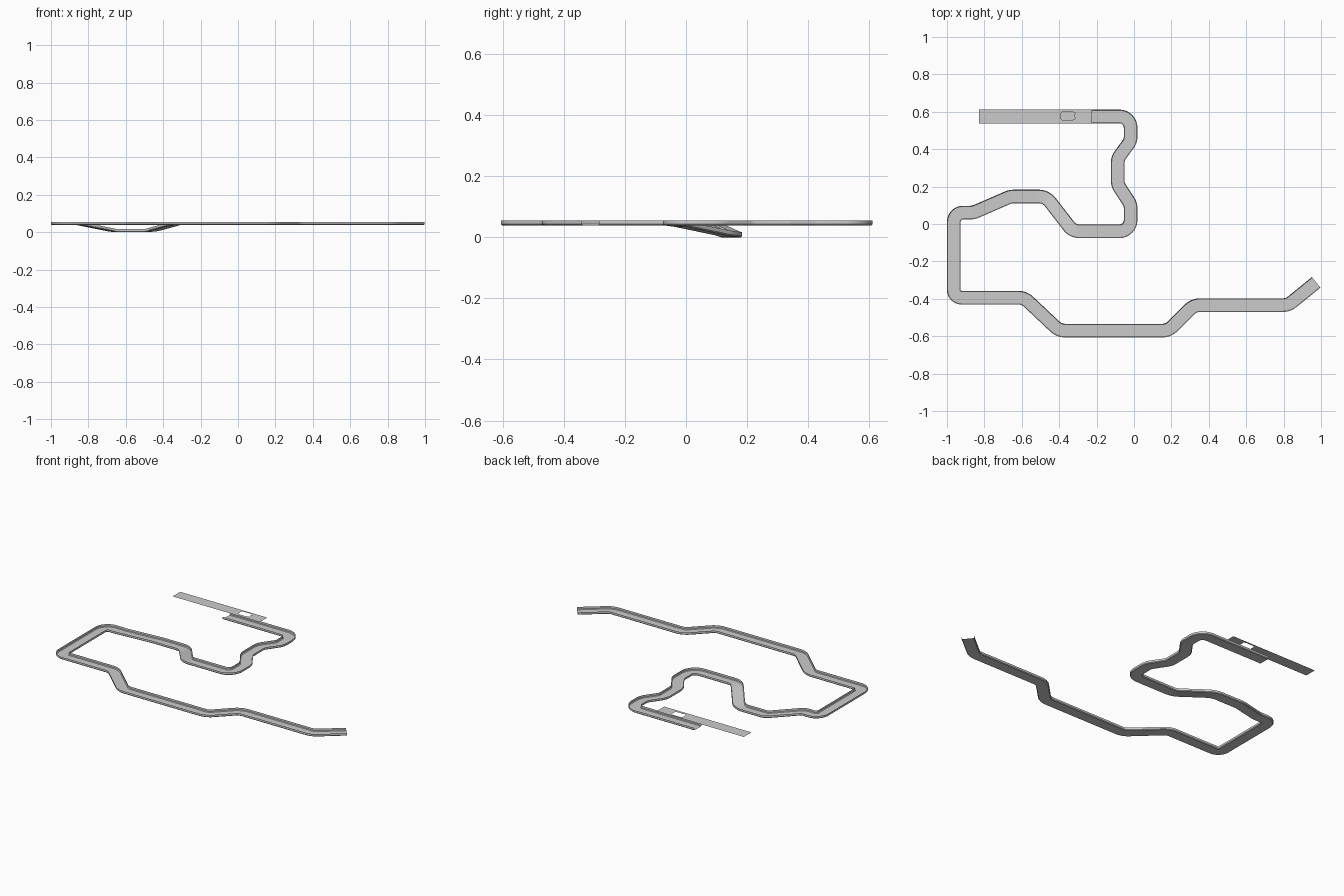
import bpy, bmesh, math
from mathutils import Vector

if "Cube" in bpy.data.objects:
    bpy.data.objects.remove(bpy.data.objects["Cube"])

HI = 0.039           # normal floor height
HALF, WALL = 0.0365, 0.0165

# centreline corners: x, y, z, bend radius
PATH = [
    (-0.485, 0.575, HI, 0), (-0.018, 0.575, HI, 0.06), (-0.018, 0.445, HI, 0.07),
    (-0.087, 0.35, HI, 0.07), (-0.087, 0.21, HI, 0.07), (-0.018, 0.105, HI, 0.07),
    (-0.018, -0.039, HI, 0.06), (-0.327, -0.039, HI, 0.07), (-0.471, 0.147, 0, 0.08),
    (-0.66, 0.147, 0, 0.09), (-0.858, 0.061, HI, 0.09), (-0.9635, 0.061, HI, 0.05),
    (-0.9635, -0.394, HI, 0.042), (-0.587, -0.394, HI, 0.08), (-0.4, -0.57, HI, 0.08),
    (0.184, -0.57, HI, 0.08), (0.32, -0.434, HI, 0.08), (0.824, -0.434, HI, 0.08),
    (0.974, -0.312, HI, 0),
]


def rounded_path(pts, steps=8):
    """Replace each corner by a circular arc (rational quadratic)."""
    out = [Vector(pts[0][:3])]
    for a, b, c in zip(pts, pts[1:], pts[2:]):
        A, B, C = Vector(a[:3]), Vector(b[:3]), Vector(c[:3])
        u, v = A - B, C - B
        lu, lv = u.xy.length, v.xy.length
        turn = math.pi - u.xy.angle(v.xy)
        d = b[3] * math.tan(turn / 2)
        P, Q, w = B + u * (d / lu), B + v * (d / lv), math.cos(turn / 2)
        for i in range(steps + 1):
            t = i / steps
            k0, k1, k2 = (1 - t) ** 2, 2 * w * t * (1 - t), t * t
            out.append((P * k0 + B * k1 + Q * k2) / (k0 + k1 + k2))
    out.append(Vector(pts[-1][:3]))
    return out


def finish(bm, name):
    me = bpy.data.meshes.new(name)
    bm.to_mesh(me)
    bm.free()
    ob = bpy.data.objects.new(name, me)
    bpy.context.collection.objects.link(ob)
    return ob


# open channel: side offset, height
half = [(HALF, WALL), (HALF, 0.004), (HALF - 0.004, 0)]
profile = half + [(-x, z) for x, z in reversed(half)]

# winding channel swept along the path
bm = bmesh.new()
path = rounded_path(PATH)
rows = []
for i, p in enumerate(path):
    din = (p - path[max(i - 1, 0)]).xy
    dout = (path[min(i + 1, len(path) - 1)] - p).xy
    din = din if din.length > 1e-6 else dout
    dout = dout if dout.length > 1e-6 else din
    m = (din.normalized() + dout.normalized()).normalized()
    side = Vector((-m.y, m.x, 0)) / max(m.dot(dout.normalized()), 0.5)
    rows.append([bm.verts.new(p + side * s + Vector((0, 0, z))) for s, z in profile])
for r0, r1 in zip(rows, rows[1:]):
    for j in range(len(profile) - 1):
        bm.faces.new((r0[j], r0[j + 1], r1[j + 1], r1[j]))
channel = finish(bm, "winding_channel")
bpy.context.view_layer.objects.active = channel
channel.select_set(True)
bpy.ops.object.shade_smooth_by_angle(angle=math.radians(30))

# flat cover strip with a cut-out, above the start of the channel
bm = bmesh.new()
outer = [(-0.83, 0.537), (-0.225, 0.537), (-0.225, 0.612), (-0.83, 0.612)]
hole = [(-0.393, 0.567), (-0.383, 0.556), (-0.328, 0.556), (-0.315, 0.562), (-0.319, 0.578),
        (-0.315, 0.594), (-0.328, 0.6), (-0.383, 0.6), (-0.393, 0.59)]
edges = []
for loop in (outer, hole):
    vs = [bm.verts.new((x, y, 0.0915)) for x, y in loop]
    edges += [bm.edges.new((vs[i - 1], vs[i])) for i in range(len(vs))]
bmesh.ops.triangle_fill(bm, edges=edges, use_beauty=True, normal=(0, 0, 1))
finish(bm, "cover_strip")
